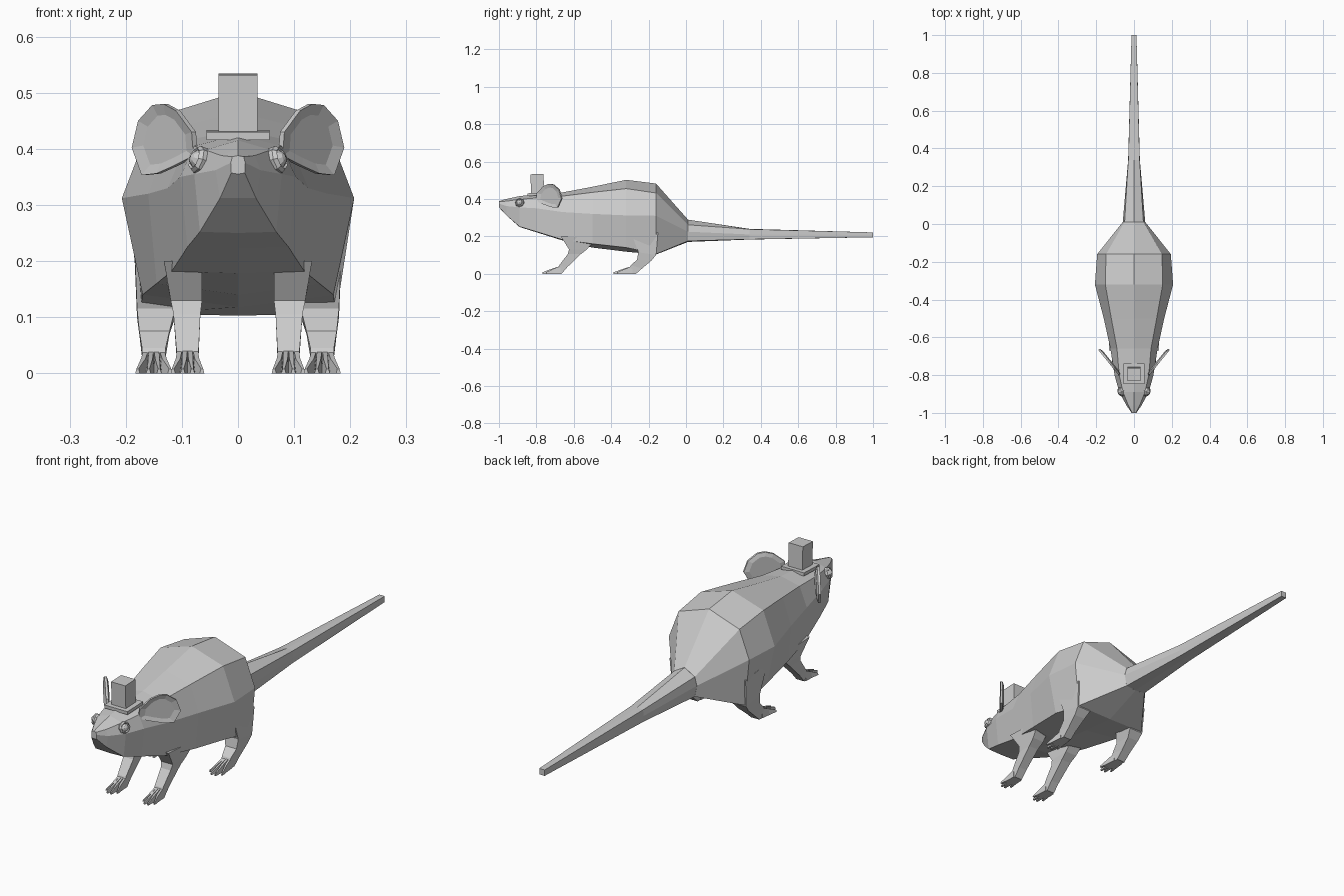
import bpy, bmesh, math
from mathutils import Vector, Matrix

if "Cube" in bpy.data.objects:
    bpy.data.objects.remove(bpy.data.objects["Cube"])


def finish(bm, name):
    bmesh.ops.recalc_face_normals(bm, faces=bm.faces)
    me = bpy.data.meshes.new(name)
    bm.to_mesh(me)
    bm.free()
    ob = bpy.data.objects.new(name, me)
    bpy.context.collection.objects.link(ob)
    return ob


def loft(bm, rings):
    loops = [[bm.verts.new(p) for p in r] for r in rings]
    n = len(loops[0])
    for a, b in zip(loops, loops[1:]):
        for i in range(n):
            j = (i + 1) % n
            bm.faces.new((a[i], a[j], b[j], b[i]))
    bm.faces.new(loops[0])
    bm.faces.new(loops[-1])


def section(y, zt, a, zs, w, zm, b, zl, zb):
    half = [(a, zs), (w, zm), (b, zl)]
    pts = [(0, zt)] + half + [(0, zb)] + [(-x, z) for x, z in reversed(half)]
    return [(x, y, z) for x, z in pts]


# body: y, top, shoulder x/z, widest x/z, belly edge x/z, bottom
body = [
    (-1.0, .388, .010, .386, .013, .375, .012, .357, .355),
    (-.96, .40, .030, .388, .040, .362, .032, .312, .312),
    (-.89, .415, .058, .398, .078, .355, .068, .252, .250),
    (-.80, .425, .078, .405, .103, .350, .090, .225, .222),
    (-.66, .435, .090, .415, .125, .330, .118, .182, .178),
    (-.50, .465, .120, .435, .160, .320, .145, .160, .140),
    (-.32, .502, .152, .455, .207, .312, .170, .140, .118),
    (-.16, .482, .148, .432, .195, .310, .175, .105, .103),
    (.01, .290, .050, .262, .060, .225, .050, .175, .170),
]
bm = bmesh.new()
loft(bm, [section(*s) for s in body])
finish(bm, "body")

# tail
tail = [
    (.005, .290, .050, .262, .060, .225, .050, .175, .170),
    (.34, .240, .030, .238, .031, .210, .029, .184, .183),
    (1.0, .221, .013, .221, .013, .208, .013, .195, .195),
]
bm = bmesh.new()
loft(bm, [section(*s) for s in tail])
finish(bm, "tail")


# legs: each ring is centre x, half width, front y/z, back y/z
def leg(name, side, rings, ankle, toe_y, spread):
    bm = bmesh.new()
    loft(bm, [[(side * (x - h), fy, fz), (side * (x + h), fy, fz),
               (side * (x + h), by, bz), (side * (x - h), by, bz)]
              for x, h, fy, fz, by, bz in rings])
    x, y, h = ankle
    for t in (-1, -.33, .33, 1):
        tip = toe_y + .022 * t * t
        root_x, mid_x, tip_x = x + t * .014, x + t * spread * .65, x + t * spread
        loft(bm, [[(side * (cx - w), cy, 0), (side * (cx + w), cy, 0),
                   (side * (cx + w * .5), cy, ht), (side * (cx - w * .5), cy, ht)]
                  for cx, cy, w, ht in ((root_x, y, .009, h),
                                        (mid_x, (y + tip) / 2, .008, h * .62),
                                        (tip_x, tip, .004, .008))])
    finish(bm, name)


front_rings = [
    (.098, .034, -.67, .20, -.48, .19),
    (.092, .028, -.625, .130, -.53, .13),
    (.091, .024, -.632, .105, -.562, .105),
    (.090, .020, -.678, .045, -.635, .035),
    (.090, .019, -.695, .0, -.665, .0),
]
hind_rings = [
    (.140, .045, -.30, .24, -.15, .22),
    (.146, .034, -.255, .115, -.16, .10),
    (.149, .027, -.262, .075, -.185, .07),
    (.150, .021, -.295, .045, -.235, .028),
    (.150, .020, -.315, .0, -.267, .0),
]
for side, label in ((1, "right"), (-1, "left")):
    leg("front_leg_" + label, side, front_rings, (.090, -.672, .042), -.770, .026)
    leg("hind_leg_" + label, side, hind_rings, (.150, -.285, .042), -.390, .029)

    # ear: thin egg-shaped plate leaning out and back
    outline = [(-.005, .388), (.0, .43), (.045, .468), (.08, .480), (.112, .478),
               (.152, .450), (.170, .402), (.142, .353), (.10, .356), (.05, .370)]
    along = Vector((.105 * side, .130, 0)).normalized()
    out = Vector((.130 * side, -.105, 0)).normalized()
    root = Vector((.078 * side, -.795, 0))
    mid = Vector((.085, .415))
    bm = bmesh.new()
    rings = []
    for off, s in ((-.010, .75), (-.004, 1), (.006, 1), (.000, .7)):
        ring = []
        for p in outline:
            q = mid + (Vector(p) - mid) * s
            v = root + along * q.x + out * off
            ring.append((v.x, v.y, q.y))
        rings.append(ring)
    loft(bm, rings)
    finish(bm, "ear_" + label)

    # eye with a raised lid ring
    normal = Vector((.88 * side, -.38, .30)).normalized()
    rot = normal.to_track_quat('Z', 'Y').to_matrix().to_4x4()
    place = Matrix.Translation((.069 * side, -.889, .380)) @ rot
    bm = bmesh.new()
    bmesh.ops.create_uvsphere(bm, u_segments=8, v_segments=6, radius=.018, matrix=place)
    finish(bm, "eye_" + label)
    bm = bmesh.new()
    rings = []
    for r, z in ((.024, -.012), (.025, .004), (.020, .011), (.015, .006)):
        rings.append([place @ Vector((r * math.cos(k * math.pi / 4),
                                      r * math.sin(k * math.pi / 4), z)) for k in range(8)])
    loft(bm, rings)
    finish(bm, "eyelid_" + label)

# hat, tipped slightly with the head
tilt = Matrix.Translation((0, -.793, .425)) @ Matrix.Rotation(math.radians(2), 4, 'X')
for name, size, z in (("hat_brim", (.112, .108, .014), 0), ("hat_crown", (.069, .070, .106), .055)):
    bm = bmesh.new()
    bmesh.ops.create_cube(bm, size=1, matrix=tilt @ Matrix.Translation((0, 0, z))
                          @ Matrix.Diagonal((*size, 1)))
    finish(bm, name)
